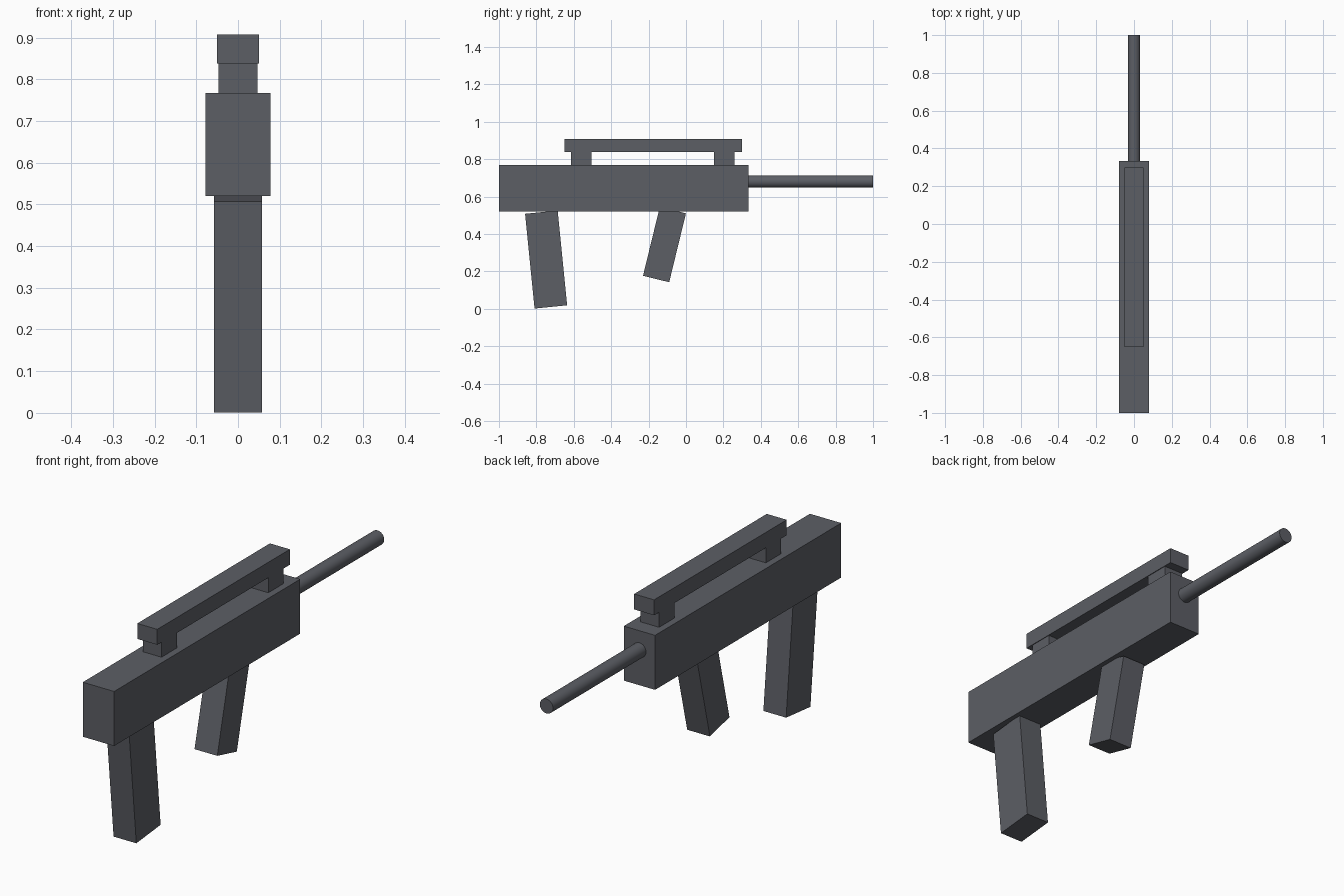
import bpy
import math

default = bpy.data.objects.get("Cube")
if default:
    bpy.data.objects.remove(default, do_unlink=True)

# Single gunmetal colour
metal = bpy.data.materials.new("gunmetal_grey")
metal.use_nodes = True
colour = (0.107, 0.113, 0.13, 1)
metal.diffuse_color = colour
metal.node_tree.nodes["Principled BSDF"].inputs["Base Color"].default_value = colour


def box(name, centre, size, tilt=0):
    """Box with real dimensions, tilted about the x axis in degrees."""
    bpy.ops.mesh.primitive_cube_add(size=1, location=centre)
    ob = bpy.context.object
    ob.name = name
    ob.scale = size
    bpy.ops.object.transform_apply(location=False, rotation=False, scale=True)
    ob.rotation_euler.x = math.radians(tilt)
    ob.data.materials.append(metal)
    return ob


# Main body
box("body", (0, -0.333, 0.644), (0.157, 1.333, 0.247))

# Top rail on two posts
box("top_rail", (0, -0.175, 0.873), (0.1, 0.95, 0.07))
for name, y in (("front_rail_post", -0.56), ("back_rail_post", 0.205)):
    box(name, (0, y, 0.803), (0.094, 0.11, 0.074))

# Tilted lower parts
box("magazine", (0, -0.748, 0.263), (0.114, 0.175, 0.509), 5.7)
box("grip", (0, -0.115, 0.343), (0.114, 0.144, 0.379), -13.7)

# Barrel
bpy.ops.mesh.primitive_cylinder_add(
    vertices=32, radius=0.033, depth=0.69,
    location=(0, 0.655, 0.68), rotation=(math.pi / 2, 0, 0))
barrel = bpy.context.object
barrel.name = "barrel"
barrel.data.materials.append(metal)
bpy.ops.object.shade_smooth_by_angle()
